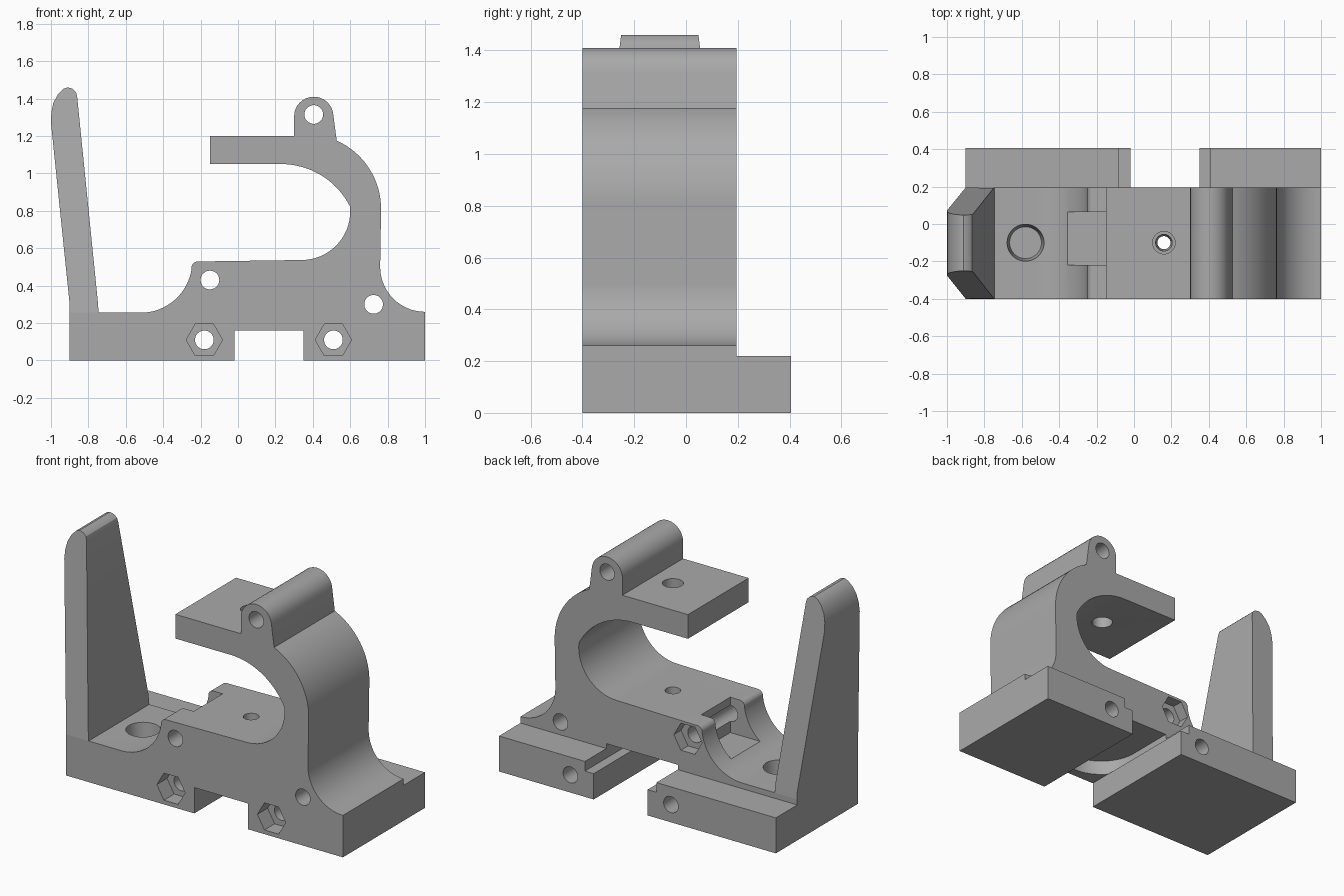
import bpy, bmesh, math
from mathutils import Matrix, Vector

cube = bpy.data.objects.get("Cube")
if cube:
    bpy.data.objects.remove(cube, do_unlink=True)

grey = bpy.data.materials.new("plain grey")
grey.use_nodes = True
colour = (0.4, 0.4, 0.4, 1)
grey.diffuse_color = colour
grey.node_tree.nodes["Principled BSDF"].inputs["Base Color"].default_value = colour

FRONT, BACK, RAIL_BACK = -0.4, 0.195, 0.405
MID = -0.1


def arc(cx, cz, r, a0, a1, n=16):
    angles = [math.radians(a0 + (a1 - a0) * i / n) for i in range(n + 1)]
    return [(cx + r * math.cos(a), cz + r * math.sin(a)) for a in angles]


def finish(name, bm):
    bmesh.ops.recalc_face_normals(bm, faces=bm.faces)
    mesh = bpy.data.meshes.new(name)
    bm.to_mesh(mesh)
    bm.free()
    mesh.materials.append(grey)
    ob = bpy.data.objects.new(name, mesh)
    bpy.context.collection.objects.link(ob)
    return ob


def prism(name, profile, y0, y1):
    """Extrude an x/z outline from y0 to y1."""
    bm = bmesh.new()
    face = bm.faces.new([bm.verts.new((x, y0, z)) for x, z in profile])
    new = bmesh.ops.extrude_face_region(bm, geom=[face])["geom"]
    bmesh.ops.translate(bm, vec=(0, y1 - y0, 0),
                        verts=[v for v in new if isinstance(v, bmesh.types.BMVert)])
    return finish(name, bm)


def box(name, x0, x1, y0, y1, z0, z1):
    return prism(name, [(x0, z0), (x1, z0), (x1, z1), (x0, z1)], y0, y1)


def rod(name, start, end, r0, r1=None, sides=40):
    """Cylinder or cone between two points."""
    a, b = Vector(start), Vector(end)
    bm = bmesh.new()
    turn = (b - a).to_track_quat("Z", "Y").to_matrix().to_4x4()
    bmesh.ops.create_cone(bm, cap_ends=True, segments=sides, radius1=r0,
                          radius2=r0 if r1 is None else r1, depth=(b - a).length,
                          matrix=Matrix.Translation((a + b) / 2) @ turn)
    return finish(name, bm)


def cross_hole(x, z, r=0.05):
    return rod("hole_cutter", (x, -0.6, z), (x, 0.6, z), r)


def hex_pocket(x, z, y0, y1):
    outline = arc(x, z, 0.097, 0, 360, 6)[:-1]
    return prism("hex_cutter", outline, y0, y1)


def cut(ob, cutters):
    bpy.context.view_layer.objects.active = ob
    for c in cutters:
        c.hide_render = True
        mod = ob.modifiers.new("cut", "BOOLEAN")
        mod.operation, mod.solver, mod.object = "DIFFERENCE", "EXACT", c
        bpy.ops.object.modifier_apply(modifier=mod.name)
        bpy.data.objects.remove(c, do_unlink=True)


# Main body: base, hooked clamp arm and hinge ear in one outline
outline = [(-0.9, 0), (-0.02, 0), (-0.02, 0.16), (0.35, 0.16), (0.35, 0), (1, 0)]
outline += arc(1.0, 0.5, 0.24, 270, 180)
outline += arc(0.365, 0.81, 0.4, 0, 66)
outline += arc(0.405, 1.305, 0.105, 5, 180)
outline += [(0.3, 1.2), (-0.15, 1.2), (-0.15, 1.05)]
outline += arc(0.23, 0.637, 0.413, 90, 27)
outline += arc(0.34, 0.797, 0.26, 0, -90)
outline += arc(-0.215, 0.495, 0.034, 90, 170, 6)
outline += arc(-0.52, 0.53, 0.275, -8, -90)
outline += [(-0.9, 0.255)]
body = prism("clamp_body", outline, FRONT, BACK)

bolts = [(-0.18, 0.11), (0.51, 0.11)]
cutters = [cross_hole(x, z) for x, z in bolts]
cutters += [hex_pocket(x, z, FRONT - 0.1, FRONT + 0.1) for x, z in bolts]
cutters += [cross_hole(-0.15, 0.43), cross_hole(0.725, 0.3), cross_hole(0.405, 1.315)]
cutters += [
    hex_pocket(-0.15, 0.43, BACK - 0.07, BACK + 0.1),
    box("nut_slot", -0.4, -0.15, -0.22, 0.065, 0.31, 0.7),
    # vertical screw holes and the blind tapered socket
    rod("arm_hole", (0.16, MID, 1.0), (0.16, MID, 1.3), 0.06),
    rod("seat_hole", (0.16, MID, 0.1), (0.16, MID, 0.55), 0.03, 0.045),
    rod("socket", (-0.58, MID, 0.1), (-0.58, MID, 0.27), 0.085, 0.1),
    # round-ended recess above the underside channel, open to the back
    rod("round_recess", (0.165, MID, 0.16), (0.165, MID, 0.25), 0.245, sides=64),
    box("straight_recess", -0.08, 0.41, MID, 0.5, 0.16, 0.25),
]
cut(body, cutters)

# Rear rails either side of the channel
rails = [
    prism("rear_rail_right", [(-0.9, 0), (-0.02, 0), (-0.02, 0.16), (-0.08, 0.16),
                              (-0.08, 0.22), (-0.9, 0.22)], BACK, RAIL_BACK),
    prism("rear_rail_left", [(0.35, 0), (1, 0), (1, 0.22), (0.41, 0.22),
                             (0.41, 0.16), (0.35, 0.16)], BACK, RAIL_BACK),
]
for rail, (x, z) in zip(rails, bolts):
    cut(rail, [cross_hole(x, z)])

# Leaning post, narrowing towards its rounded top
post = prism("leaning_post", [
    (-0.745, 0.255), (-0.75, 0.32), (-0.86, 1.41), (-0.866, 1.435), (-0.885, 1.453),
    (-0.912, 1.46), (-0.935, 1.452), (-0.965, 1.42), (-0.988, 1.375), (-0.998, 1.325),
    (-1, 1.27), (-0.9, 0.3), (-0.9, 0.255)], FRONT, BACK)
for v in post.data.vertices:
    narrow = 1 - 0.43 * max(0, v.co.z - 0.3)
    v.co.y = MID + (v.co.y - MID) * narrow

for ob in [body, post] + rails:
    bpy.ops.object.select_all(action="DESELECT")
    ob.select_set(True)
    bpy.context.view_layer.objects.active = ob
    bpy.ops.object.shade_smooth_by_angle(angle=math.radians(30))
